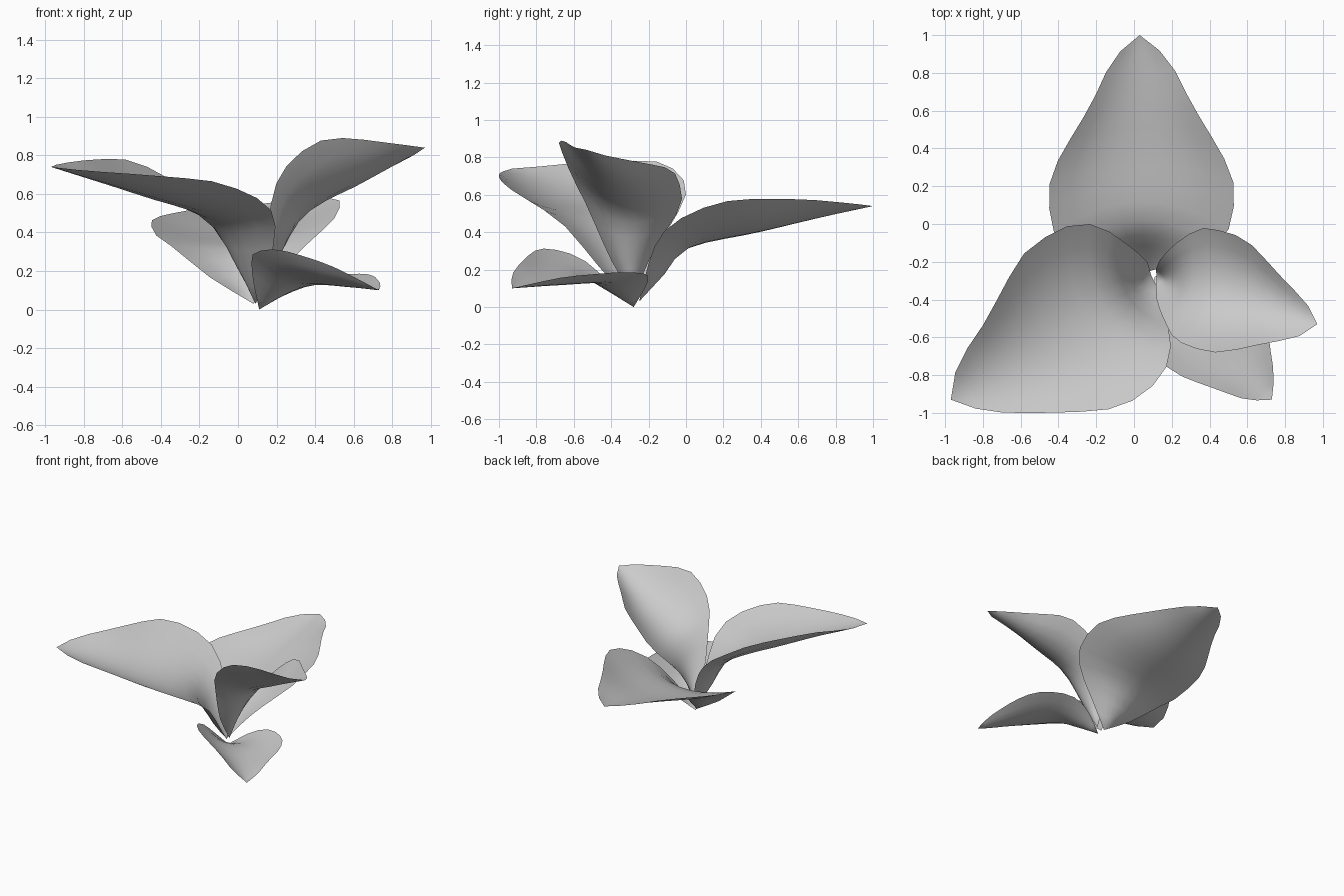
import bpy, bmesh
from mathutils import Vector

ROWS, COLS = 14, 8


def spline(points, count):
    """Evenly spaced samples along a smooth curve through the points."""
    p = [Vector(q) for q in points]
    p = [2 * p[0] - p[1]] + p + [2 * p[-1] - p[-2]]
    fine = []
    for i in range(1, len(p) - 2):
        a, b, c, d = p[i - 1:i + 3]
        for k in range(20):
            t = k / 20
            fine.append(0.5 * (2 * b + (c - a) * t + (2 * a - 5 * b + 4 * c - d) * t**2
                               + (3 * b - a - 3 * c + d) * t**3))
    fine.append(p[-2])
    dist = [0.0]
    for a, b in zip(fine, fine[1:]):
        dist.append(dist[-1] + (b - a).length)
    out, j = [], 0
    for i in range(count + 1):
        s = dist[-1] * i / count
        while j < len(fine) - 2 and dist[j + 1] < s:
            j += 1
        out.append(fine[j].lerp(fine[j + 1], (s - dist[j]) / (dist[j + 1] - dist[j])))
    return out


def leaf(name, base, tip, left, rib, right):
    """Cupped leaf lofted between two edge curves and a lower midrib."""
    l, m, r = (spline([base, *c, tip], ROWS) for c in (left, rib, right))
    bm = bmesh.new()
    grid = []
    for i in range(ROWS + 1):
        row = []
        for k in range(COLS + 1):
            t = 2 * k / COLS - 1
            # parabola through left edge, midrib and right edge
            row.append(bm.verts.new(l[i] * (t * (t - 1) / 2) + m[i] * (1 - t * t)
                                    + r[i] * (t * (t + 1) / 2)))
        grid.append(row)
    for a, b in zip(grid, grid[1:]):
        for k in range(COLS):
            bm.faces.new((a[k], a[k + 1], b[k + 1], b[k]))
    bmesh.ops.remove_doubles(bm, verts=bm.verts[:], dist=1e-4)
    bmesh.ops.reverse_faces(bm, faces=bm.faces[:])
    for f in bm.faces:
        f.smooth = True
    me = bpy.data.meshes.new(name)
    bm.to_mesh(me)
    bm.free()
    ob = bpy.data.objects.new(name, me)
    bpy.context.collection.objects.link(ob)


# Back leaf
leaf("back_leaf", (.08, -.25, .03), (.03, 1.0, .54),
     [(-.15, -.21, .17), (-.32, -.15, .31), (-.42, -.05, .38), (-.45, .12, .44),
      (-.42, .3, .48), (-.23, .63, .52), (-.11, .87, .54)],
     [(.05, -.12, .17), (.04, .02, .32), (.03, .4, .405), (.03, .7, .475)],
     [(.22, -.21, .2), (.38, -.15, .36), (.49, -.05, .46), (.53, .12, .54),
      (.5, .3, .575), (.31, .63, .575), (.18, .87, .555)])

# Large front left leaf
leaf("left_leaf", (.09, -.27, .03), (-.97, -.93, .74),
     [(.15, -.4, .14), (.19, -.6, .38), (.19, -.68, .46), (.15, -.8, .545), (.03, -.91, .61),
      (-.13, -.98, .665), (-.5, -1.0, .70), (-.78, -.99, .72)],
     [(0, -.34, .22), (-.14, -.42, .46), (-.5, -.65, .59)],
     [(.07, -.2, .17), (-.02, -.12, .37), (-.17, -.02, .55), (-.31, 0, .65),
      (-.47, -.07, .74), (-.6, -.18, .78), (-.79, -.52, .775), (-.93, -.74, .755)])

# Raised right leaf
leaf("right_leaf", (.12, -.28, .05), (.97, -.53, .84),
     [(.12, -.22, .2), (.18, -.14, .36), (.28, -.06, .48), (.38, -.02, .59),
      (.5, -.05, .69), (.6, -.09, .74), (.78, -.28, .78), (.92, -.43, .81)],
     [(.22, -.31, .28), (.34, -.34, .5), (.6, -.42, .65)],
     [(.12, -.4, .25), (.17, -.53, .54), (.22, -.61, .7), (.33, -.66, .82),
      (.44, -.68, .88), (.57, -.66, .89), (.7, -.63, .875), (.86, -.6, .855)])

# Small low front right leaf
leaf("small_leaf", (.11, -.28, 0), (.73, -.93, .10),
     [(.25, -.22, .1), (.38, -.2, .16), (.5, -.23, .18), (.6, -.3, .185),
      (.66, -.38, .185), (.7, -.5, .175), (.72, -.65, .16), (.74, -.8, .13)],
     [(.22, -.4, .08), (.34, -.52, .135), (.55, -.74, .12)],
     [(.08, -.42, .14), (.07, -.53, .24), (.08, -.63, .29), (.15, -.73, .31),
      (.24, -.8, .305), (.45, -.88, .24), (.6, -.93, .17)])
